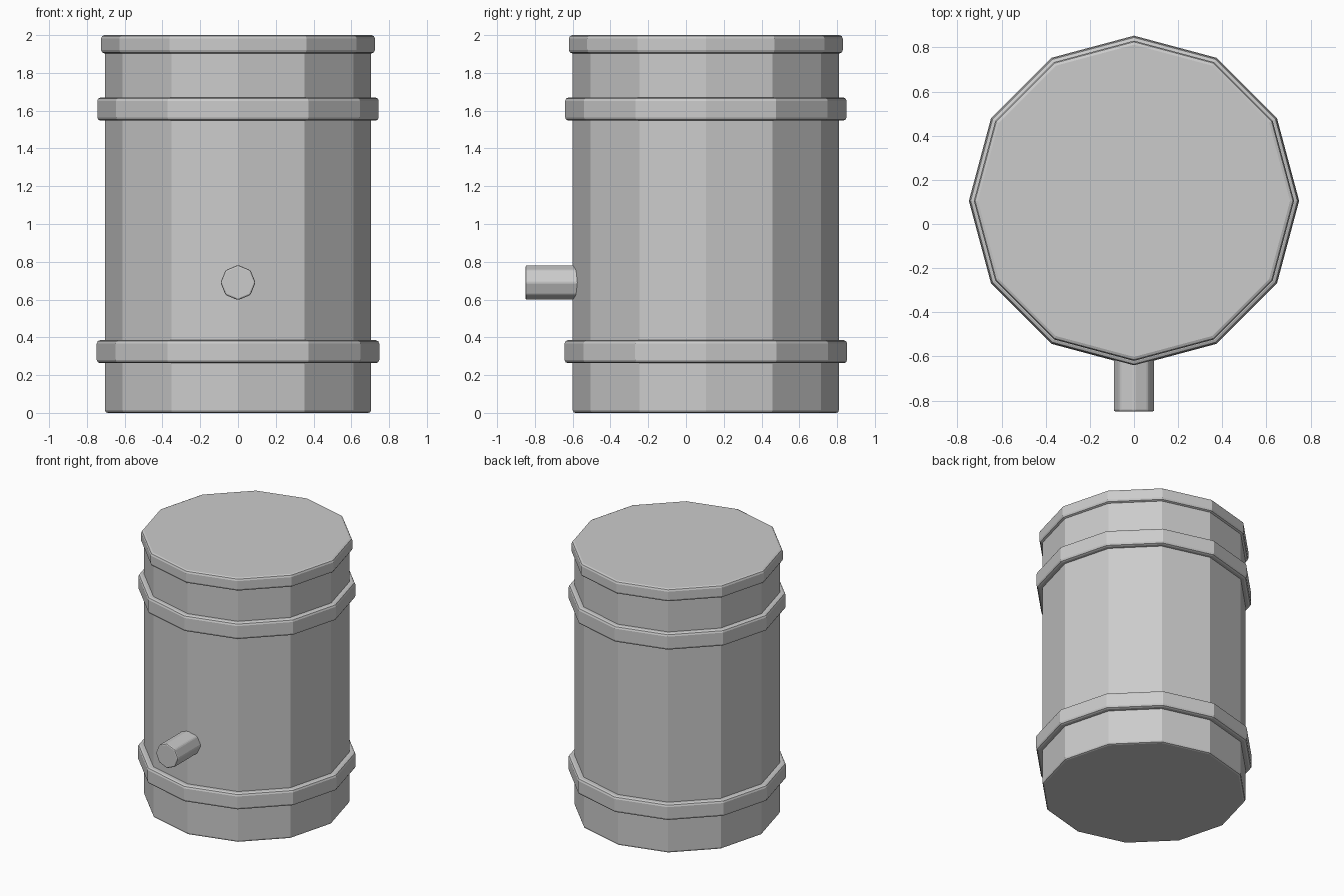
import bpy, bmesh, math

if "Cube" in bpy.data.objects:
    bpy.data.objects.remove(bpy.data.objects["Cube"])

SIDES = 12
CENTRE_Y = 0.105
BODY_R = 0.705


def lathe(name, profile, sides, centre):
    """Revolve (radius, height) points around z and cap both ends."""
    bm = bmesh.new()
    rings = []
    for r, z in profile:
        rings.append([bm.verts.new((r * math.cos(2 * math.pi * i / sides),
                                    r * math.sin(2 * math.pi * i / sides), z))
                      for i in range(sides)])
    for low, high in zip(rings, rings[1:]):
        for i in range(sides):
            j = (i + 1) % sides
            bm.faces.new((low[i], low[j], high[j], high[i]))
    bm.faces.new(rings[0][::-1])
    bm.faces.new(rings[-1])
    mesh = bpy.data.meshes.new(name)
    bm.to_mesh(mesh)
    bm.free()
    obj = bpy.data.objects.new(name, mesh)
    obj.location = centre
    bpy.context.collection.objects.link(obj)
    return obj


def band(z0, z1, r, c=0.018):
    """Profile of a raised hoop with softened outer corners."""
    k = c * 0.3
    return [(BODY_R, z0), (r - c, z0), (r - k, z0 + k), (r, z0 + c),
            (r, z1 - c), (r - k, z1 - k), (r - c, z1), (BODY_R, z1)]


# Barrel: rounded foot, two hoops and the lid rim in one clean shell
profile = [(0.69, 0), (0.701, 0.004), (BODY_R, 0.015)]
profile += band(0.263, 0.385, 0.748)
profile += band(1.547, 1.67, 0.745)
profile += band(1.903, 2.0, 0.725)[:-1]
lathe("barrel", profile, SIDES, (0, CENTRE_Y, 0))

# Spout: octagonal peg pointing forwards, softened edges
spout = lathe("spout", [(0.093, 0), (0.093, 0.32)], 8, (0, -0.53, 0.69))
spout.rotation_euler = (math.radians(90), 0, 0)
bevel = spout.modifiers.new("soft_edges", 'BEVEL')
bevel.width = 0.009
bevel.segments = 2
bevel.limit_method = 'ANGLE'
bevel.angle_limit = math.radians(30)
